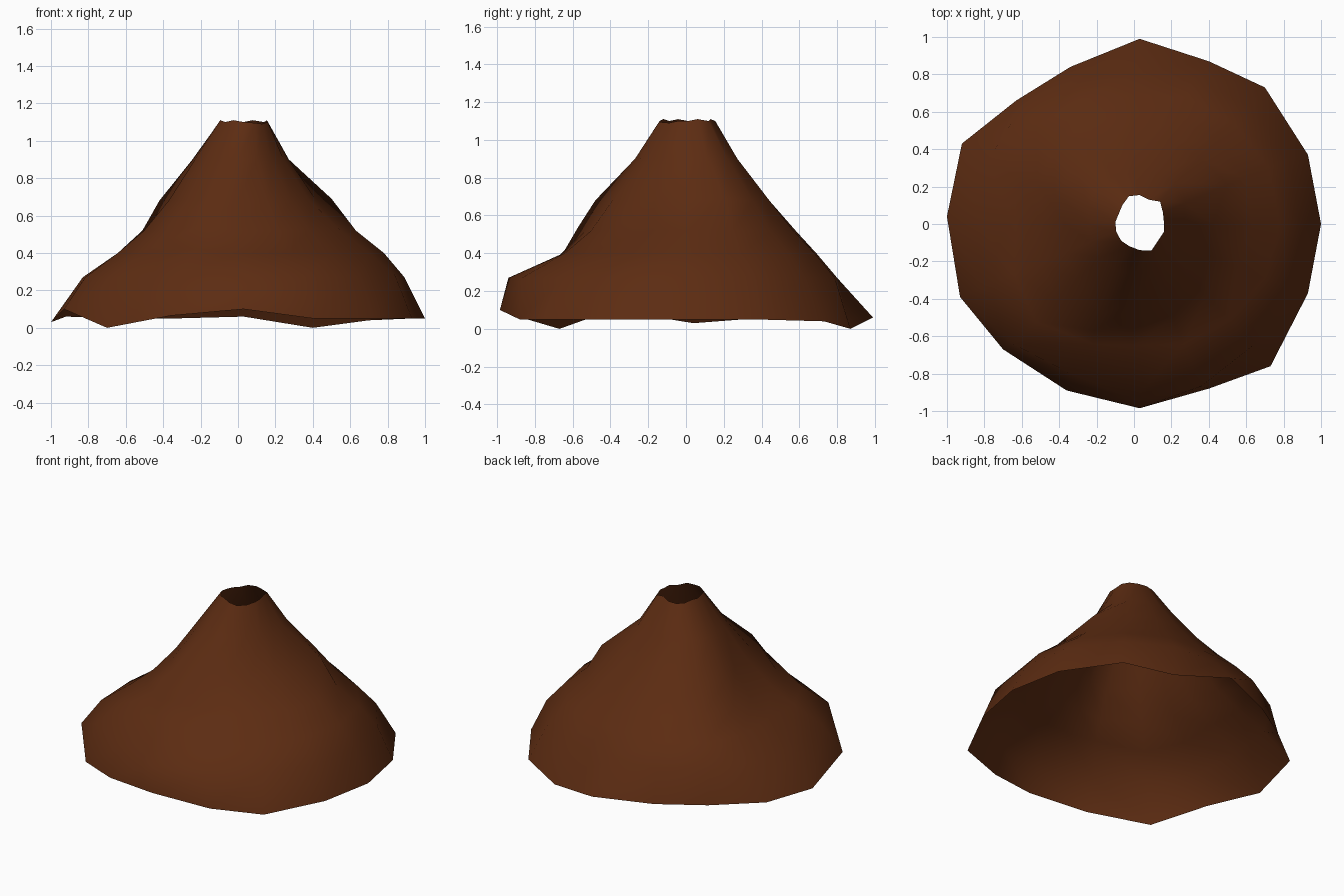
import bpy, bmesh, math

if "Cube" in bpy.data.objects:
    bpy.data.objects.remove(bpy.data.objects["Cube"])

SIDES = 16

# Base outline, counter-clockwise from +x: x, y, z
base = [(1, 0, .05), (.93, .37, .05), (.7, .73, .04), (.4, .87, .0),
        (.03, .99, .06), (-.34, .84, .05), (-.63, .66, .05), (-.92, .43, .06),
        (-1, .04, .03), (-.93, -.39, .1), (-.7, -.67, .0), (-.36, -.89, .065),
        (.03, -.985, .1), (.4, -.88, .05), (.73, -.76, .05), (.93, -.37, .05)]

# Slope radii at eight compass directions for each height
slopes = [(.27, [.89, .88, .80, .86, .83, .91, .94, .91]),
          (.40, [.78, .76, .69, .74, .63, .74, .65, .72]),
          (.52, [.63, .63, .58, .60, .49, .58, .53, .54]),
          (.68, [.42, .50, .44, .45, .37, .42, .43, .40]),
          (.90, [.27, .31, .27, .28, .24, .25, .27, .25])]

# Crater lip: radii and small height changes
lip_r = [.13, .135, .155, .13, .145, .15, .13, .12,
         .13, .135, .14, .14, .15, .165, .14, .14]
lip_z = [1.1, 1.11, 1.10, 1.11, 1.10, 1.095, 1.09, 1.1]


def direction(i):
    a = 2 * math.pi * i / SIDES
    return math.cos(a), math.sin(a)


def slope_ring(z, radii):
    ring = []
    for i in range(SIDES):
        k = i // 2
        r = radii[k] if i % 2 == 0 else (radii[k] + radii[(k + 1) % 8]) / 2 * 1.015
        c, s = direction(i)
        ring.append((r * c, r * s, z))
    return ring


rings = [base] + [slope_ring(z, r) for z, r in slopes]
lip = []
for i in range(SIDES):
    c, s = direction(i)
    lip.append((.03 + lip_r[i] * c, .01 + lip_r[i] * s, lip_z[i % 8]))
rings.append(lip)

# Open shell lofted through the rings
bm = bmesh.new()
loops = [[bm.verts.new(p) for p in ring] for ring in rings]
for lo, hi in zip(loops, loops[1:]):
    for i in range(SIDES):
        j = (i + 1) % SIDES
        bm.faces.new((lo[i], lo[j], hi[j], hi[i]))

# Bulges on the front, left and right shoulders
loops[1][11].co = (-.34, -.80, .26)
loops[2][11].co = (-.22, -.64, .42)
loops[3][11].co = (-.21, -.57, .54)
loops[4][11].co = (-.17, -.48, .68)
loops[4][7].co = (-.42, .16, .68)
loops[4][1].co = (.5, .21, .69)
for f in bm.faces:
    f.smooth = True

mesh = bpy.data.meshes.new("mountain_shell")
bm.to_mesh(mesh)
bm.free()
mountain = bpy.data.objects.new("mountain_shell", mesh)
bpy.context.collection.objects.link(mountain)

# Brown earth
earth = bpy.data.materials.new("brown_earth")
earth.diffuse_color = (.108, .025, .006, 1)
earth.use_nodes = True
earth.node_tree.nodes["Principled BSDF"].inputs["Base Color"].default_value = earth.diffuse_color
mesh.materials.append(earth)
